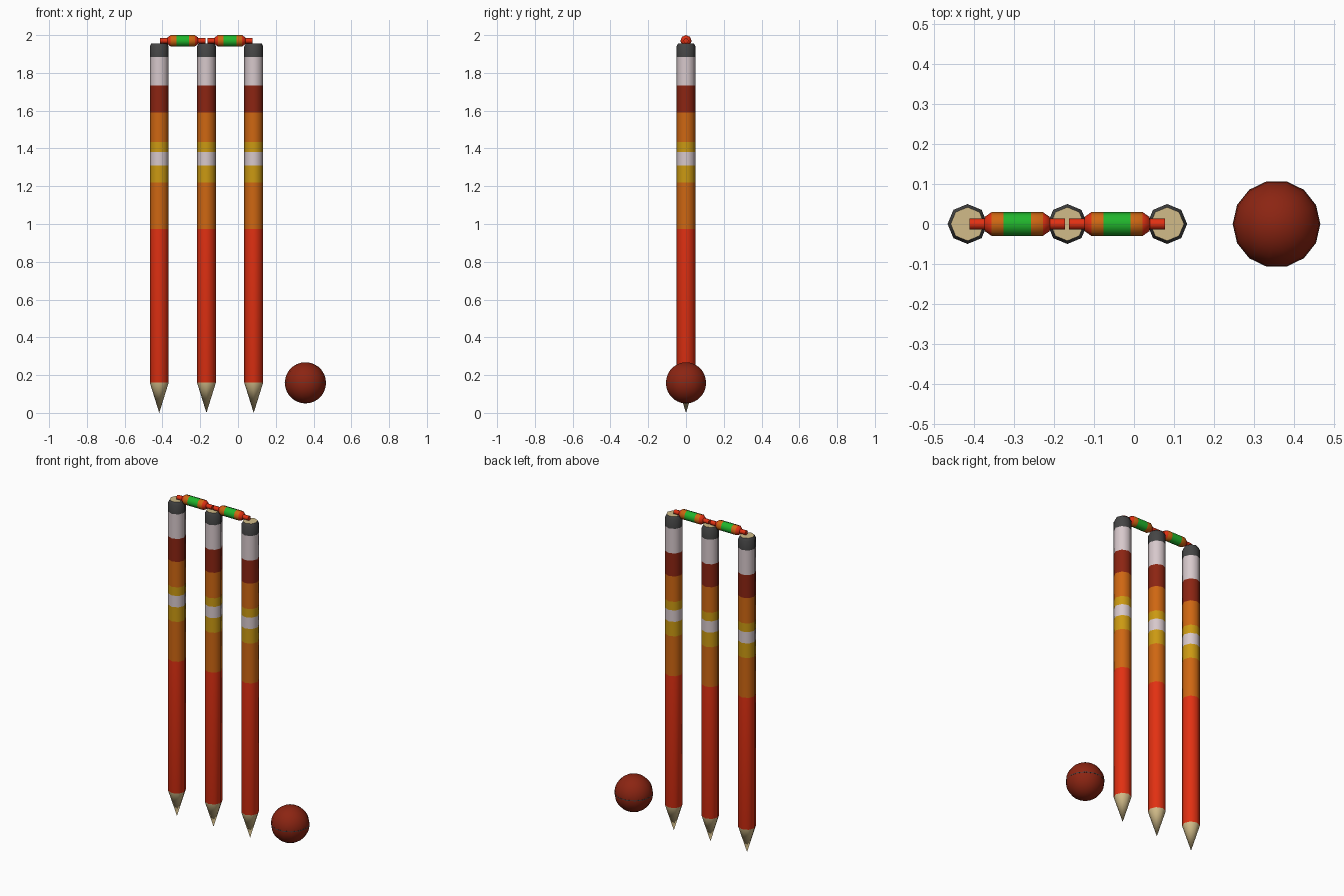
import bpy, bmesh, math
from mathutils import Matrix

if "Cube" in bpy.data.objects:
    bpy.data.objects.remove(bpy.data.objects["Cube"])

COLOURS = {
    "red": (0.76, 0.030, 0.006), "orange": (0.62, 0.135, 0.006),
    "yellow": (0.60, 0.32, 0.006), "white": (0.68, 0.58, 0.60),
    "dark_red": (0.26, 0.018, 0.006), "wood": (0.64, 0.50, 0.25),
    "dark_grey": (0.06, 0.06, 0.06), "green": (0.015, 0.46, 0.025),
}
MATS = {}
for name, rgb in COLOURS.items():
    MATS[name] = bpy.data.materials.new(name)
    MATS[name].diffuse_color = (*rgb, 1)


def lathe(name, profile, sides, matrix, angle=50):
    """Spin (radius, height, colour of the band above) around the z axis."""
    mesh = bpy.data.meshes.new(name)
    obj = bpy.data.objects.new(name, mesh)
    bpy.context.collection.objects.link(obj)
    names = list(dict.fromkeys(p[2] for p in profile))
    for n in names:
        mesh.materials.append(MATS[n])
    bm = bmesh.new()
    rings = []
    for r, z, _ in profile:
        if r == 0:
            rings.append([bm.verts.new((0, 0, z))] * sides)
        else:
            rings.append([bm.verts.new((r * math.cos(2 * math.pi * i / sides),
                                        r * math.sin(2 * math.pi * i / sides), z))
                          for i in range(sides)])
    for k in range(len(profile) - 1):
        a, b = rings[k], rings[k + 1]
        for i in range(sides):
            j = (i + 1) % sides
            f = bm.faces.new(dict.fromkeys((a[i], a[j], b[j], b[i])))
            f.material_index = names.index(profile[k][2])
    bmesh.ops.recalc_face_normals(bm, faces=bm.faces)
    bm.to_mesh(mesh)
    bm.free()
    obj.matrix_world = matrix
    bpy.ops.object.select_all(action='DESELECT')
    obj.select_set(True)
    bpy.context.view_layer.objects.active = obj
    bpy.ops.object.shade_smooth_by_angle(angle=math.radians(angle))
    return obj


# Stumps: pointed wooden foot, painted bands, grey cap with a wooden top
R = 0.05
stump = [(0, 0, "wood"), (R, 0.16, "red"), (R, 0.974, "orange"),
         (R, 1.22, "yellow"), (R, 1.31, "white"), (R, 1.38, "yellow"),
         (R, 1.433, "orange"), (R, 1.59, "dark_red"), (R, 1.732, "white"),
         (R, 1.884, "dark_grey"), (R, 1.94, "dark_grey"),
         (0.042, 1.956, "wood"), (0, 1.956, "wood")]
for side, x in zip(("left", "middle", "right"), (-0.417, -0.167, 0.083)):
    lathe(f"stump_{side}", stump, 8, Matrix.Translation((x, 0, 0)))

# Bails: thin red spigots and a turned barrel with a green centre
half = [(0.0, 0.12, "red"), (0.014, 0.12, "red"), (0.014, 0.082, "red"),
        (0.018, 0.081, "red"), (0.03, 0.064, "orange"), (0.03, 0.034, "green")]
bail = [(r, -z, c) for r, z, c in half]
upper = ["orange", "red", "red", "red", "red", "red"]
bail += [(r, z, c) for (r, z, _), c in zip(reversed(half), upper)]
for side, x in (("left", -0.2925), ("right", -0.0425)):
    lathe(f"bail_{side}", bail, 8,
          Matrix.Translation((x, 0, 1.97)) @ Matrix.Rotation(math.pi / 2, 4, 'Y'))

# Ball
BR, SEG = 0.109, 14
ball = [(0 if k in (0, SEG) else BR * math.sin(math.pi * k / SEG),
         -BR * math.cos(math.pi * k / SEG), "dark_red") for k in range(SEG + 1)]
at_ball = Matrix.Translation((0.357, 0, 0.159))
lathe("ball", ball, SEG, at_ball)

# Ball seam: thin stitched line round the middle
S = BR + 0.0008
lathe("ball_seam", [(BR - 0.002, -0.002, "dark_grey"), (S, -0.002, "dark_grey"),
                    (S, 0.002, "dark_grey"), (BR - 0.002, 0.002, "dark_grey")],
      SEG, at_ball)

for m in bpy.data.materials:
    if m.users and not m.is_grease_pencil:
        m.use_nodes = True
        m.node_tree.nodes["Principled BSDF"].inputs["Base Color"].default_value = m.diffuse_color
